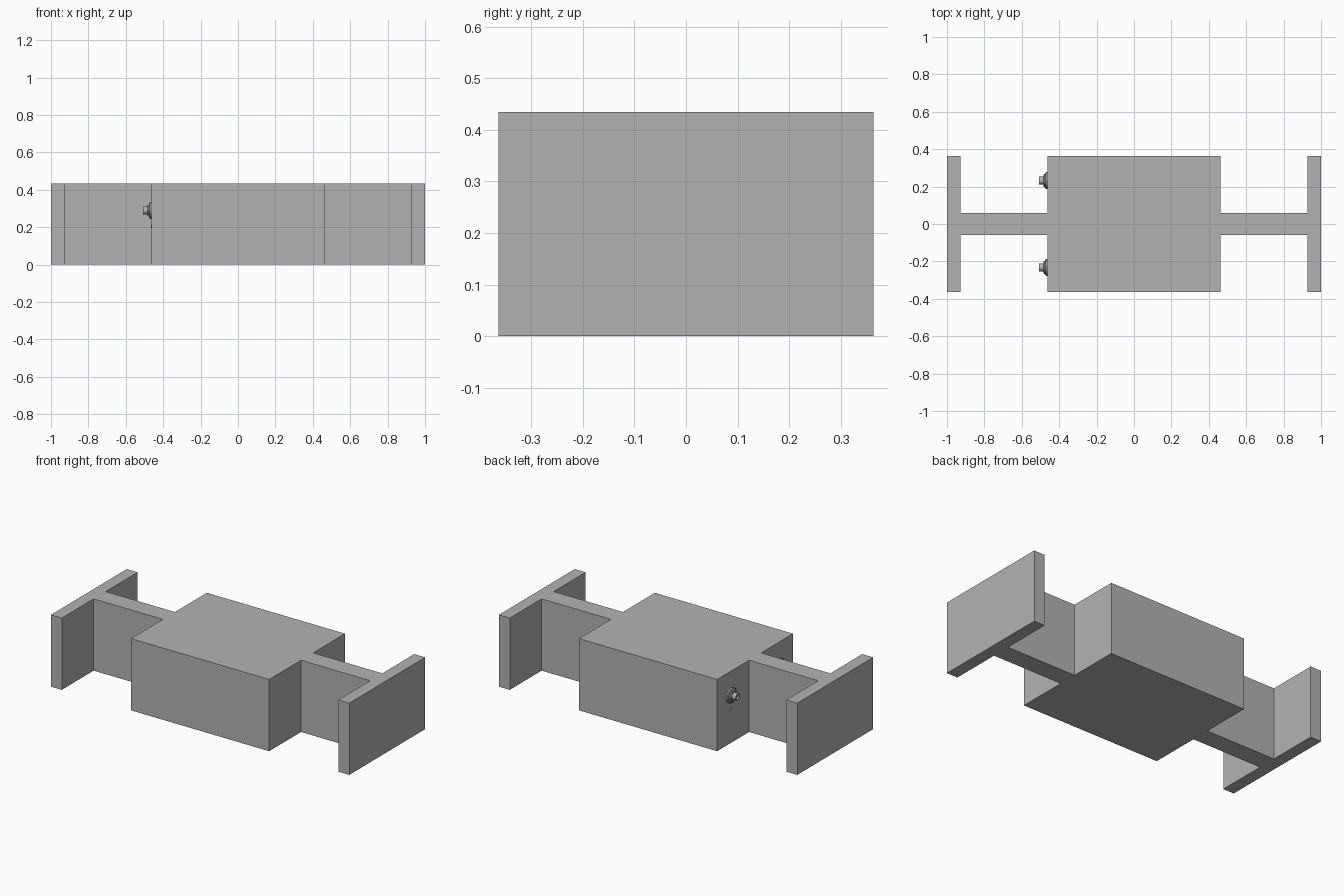
import bpy, bmesh, math
from mathutils import Matrix, Vector

cube = bpy.data.objects.get("Cube")
if cube:
    bpy.data.objects.remove(cube, do_unlink=True)

HEIGHT = 0.435
BODY_X = 0.463
FITTING_Y = 0.232
FITTING_Z = 0.29


def make_material(name, value):
    mat = bpy.data.materials.new(name)
    mat.use_nodes = True
    color = (value, value, value, 1)
    mat.diffuse_color = color
    mat.node_tree.nodes["Principled BSDF"].inputs["Base Color"].default_value = color
    return mat


grey = make_material("plain grey", 0.45)


def finish(bm, name):
    bmesh.ops.recalc_face_normals(bm, faces=bm.faces)
    mesh = bpy.data.meshes.new(name)
    bm.to_mesh(mesh)
    bm.free()
    mesh.materials.append(grey)
    obj = bpy.data.objects.new(name, mesh)
    bpy.context.collection.objects.link(obj)
    return obj


# Block, webs and end plates: one plan outline, mirrored and extruded upward
quarter = [(BODY_X, 0.363), (BODY_X, 0.058), (0.927, 0.058), (0.927, 0.363), (1, 0.363)]
right_half = quarter + [(x, -y) for x, y in reversed(quarter)]
outline = right_half + [(-x, -y) for x, y in right_half]
bm = bmesh.new()
base = bm.faces.new([bm.verts.new((x, y, 0)) for x, y in outline])
extruded = bmesh.ops.extrude_face_region(bm, geom=[base])["geom"]
top = [v for v in extruded if isinstance(v, bmesh.types.BMVert)]
bmesh.ops.translate(bm, verts=top, vec=(0, 0, HEIGHT))
finish(bm, "block_with_end_plates")


def turned(name, profile, y, z, sides):
    """Spin (outward distance, radius) points about an axis pointing to -x."""
    bm = bmesh.new()
    rings = []
    for out, radius in profile:
        angles = [math.tau * i / sides for i in range(sides)]
        rings.append([bm.verts.new((-BODY_X - out, y + radius * math.cos(a),
                                    z + radius * math.sin(a))) for a in angles])
    for a, b in zip(rings, rings[1:]):
        for i in range(sides):
            j = (i + 1) % sides
            bm.faces.new((a[i], a[j], b[j], b[i]))
    bm.faces.new(rings[0])
    bm.faces.new(rings[-1])
    return finish(bm, name)


# Hollow connectors on the right face of the block
for side, y in (("front", -FITTING_Y), ("back", FITTING_Y)):
    washer = turned(side + "_washer", [(0, 0.045), (0.008, 0.045), (0.012, 0.04)],
                    y, FITTING_Z, 32)
    nut = turned(side + "_hex_nut", [(0, 0.034), (0.019, 0.034), (0.022, 0.03)],
                 y, FITTING_Z, 6)
    barrel = turned(side + "_barrel", [(0, 0.021), (0.046, 0.021), (0.046, 0.014),
                                       (0.026, 0.014)], y, FITTING_Z, 24)
    pin = turned(side + "_pin", [(0.02, 0.005), (0.04, 0.005)], y, FITTING_Z, 12)
    # Small marker stud below each connector
    turned(side + "_marker", [(0, 0.009), (0.003, 0.009)], y, 0.205, 12)
    for obj in (washer, barrel, pin):
        bpy.ops.object.select_all(action="DESELECT")
        obj.select_set(True)
        bpy.context.view_layer.objects.active = obj
        bpy.ops.object.shade_smooth_by_angle(angle=math.radians(35))
